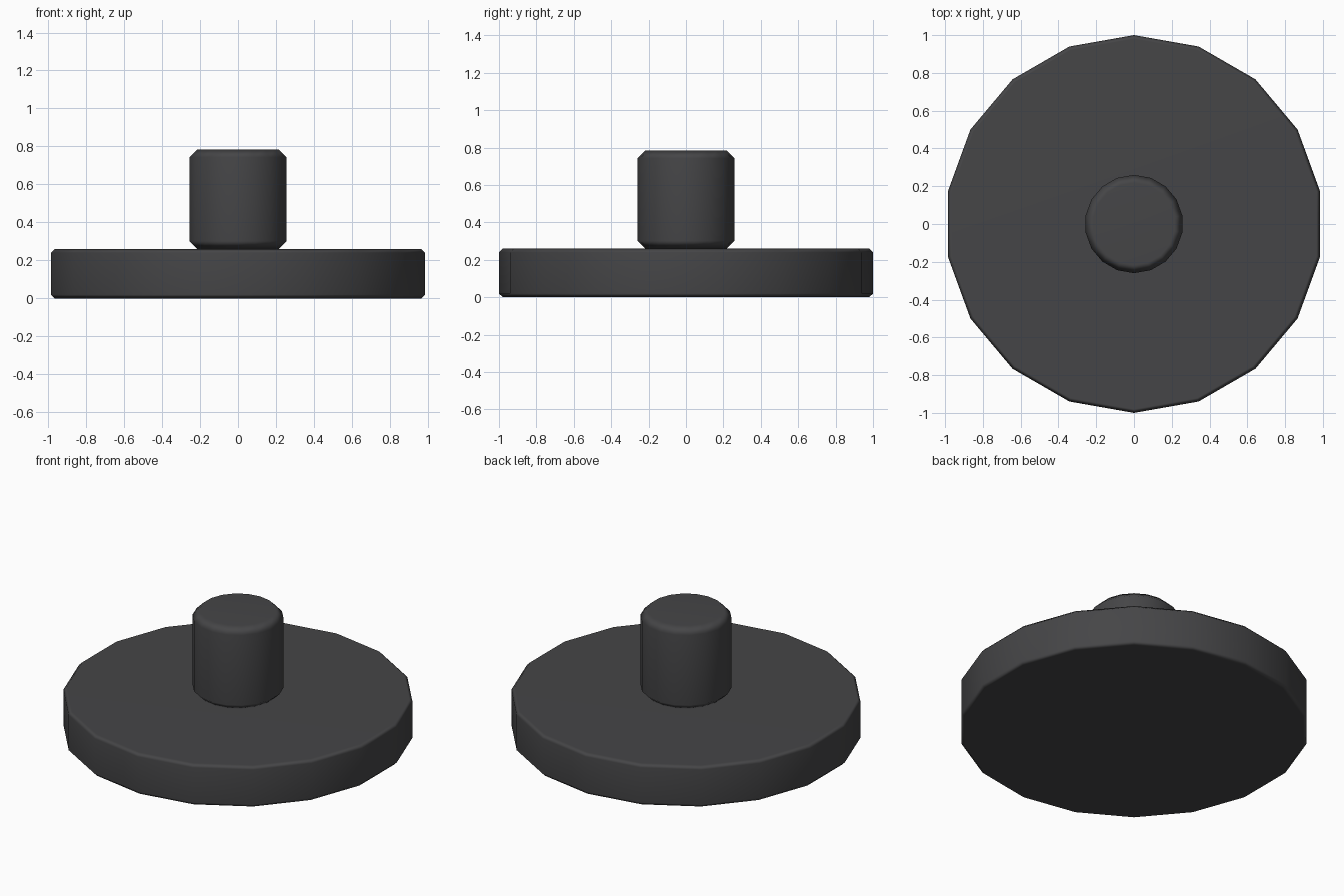
import bpy
from math import radians

if "Cube" in bpy.data.objects:
    bpy.data.objects.remove(bpy.data.objects["Cube"])

dark = bpy.data.materials.new("dark_grey")
dark.diffuse_color = (0.06, 0.06, 0.063, 1)
dark.use_nodes = True
dark.node_tree.nodes["Principled BSDF"].inputs["Base Color"].default_value = dark.diffuse_color


def bevelled_cylinder(name, radius, z0, z1, bevel):
    # 18-sided cylinder with a vertex on +y and single-step chamfered rims
    bpy.ops.mesh.primitive_cylinder_add(vertices=18, radius=radius, depth=z1 - z0,
                                        location=(0, 0, (z0 + z1) / 2))
    ob = bpy.context.object
    ob.name = name
    ob.data.materials.append(dark)
    bpy.ops.object.shade_smooth_by_angle(angle=radians(50))
    mod = ob.modifiers.new("rim_chamfer", 'BEVEL')
    mod.width = bevel
    mod.segments = 1
    mod.limit_method = 'ANGLE'
    mod.angle_limit = radians(40)
    # keep the caps and walls flat looking, shade only the chamfers softly
    normals = ob.modifiers.new("clean_shading", 'WEIGHTED_NORMAL')
    normals.keep_sharp = False
    return ob


# Wide base disc
bevelled_cylinder("base_disc", 1.0, 0.0, 0.26, 0.02)

# Short central stem
bevelled_cylinder("centre_stem", 0.26, 0.26, 0.785, 0.042)
